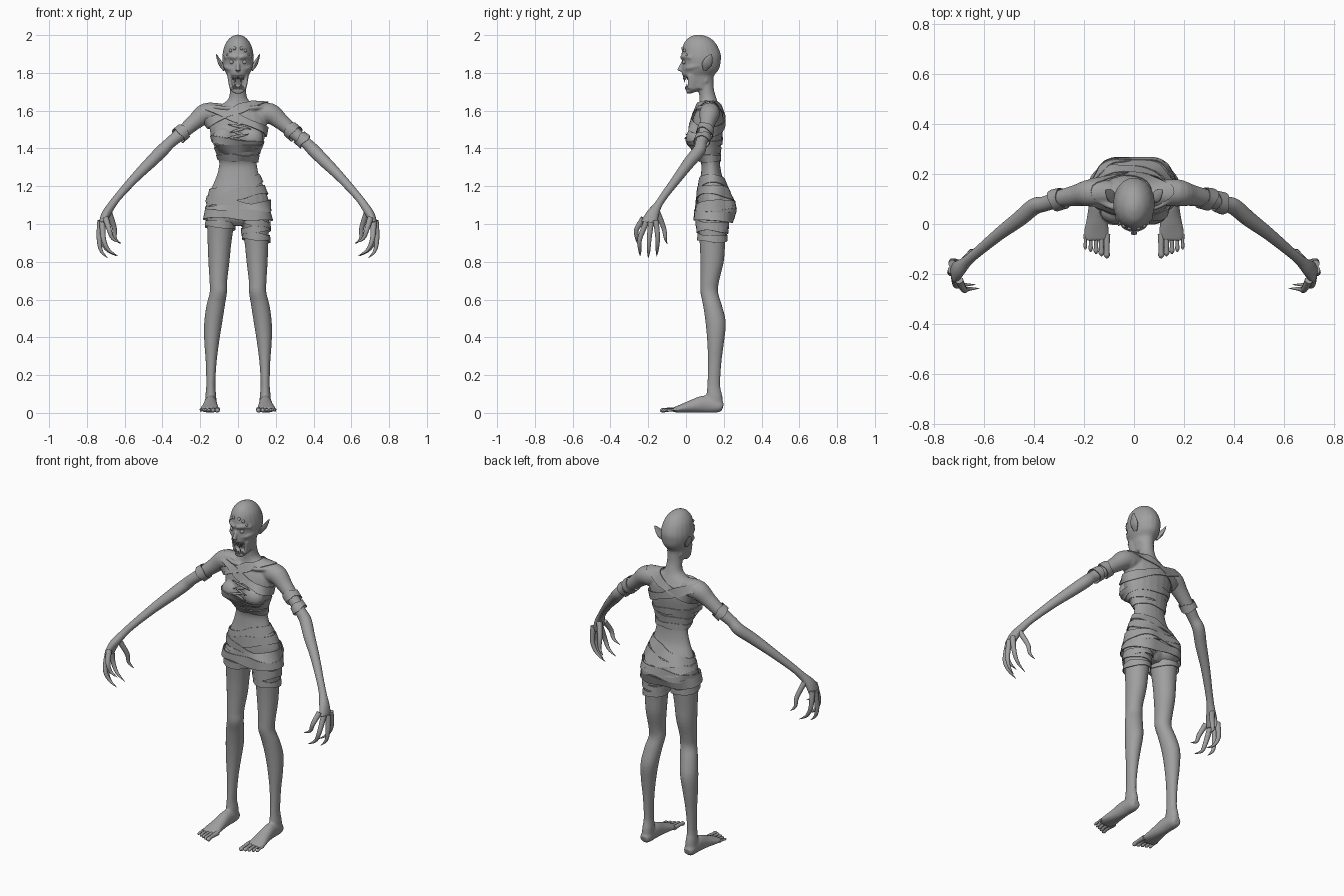
import bpy, bmesh, math
from mathutils import Vector, Matrix
from mathutils.bvhtree import BVHTree

if "Cube" in bpy.data.objects:
    bpy.data.objects.remove(bpy.data.objects["Cube"], do_unlink=True)

GREY = (0.35, 0.35, 0.35, 1)
skin = bpy.data.materials.new("ash grey")
skin.use_nodes = True
skin.diffuse_color = GREY
for node in skin.node_tree.nodes:
    if node.type == 'BSDF_PRINCIPLED':
        node.inputs["Base Color"].default_value = GREY

X, Y, Z = Vector((1, 0, 0)), Vector((0, 1, 0)), Vector((0, 0, 1))
SIDES = (1, -1)


def spline(knots, steps=4):
    """Smooth path through knots; a knot with one radius gets it twice."""
    pts = [Vector((*k, k[-1])[:5]) for k in knots]
    pts = [pts[0]] + pts + [pts[-1]]
    out = []
    for i in range(1, len(pts) - 2):
        a, b, c, d = pts[i - 1:i + 3]
        for s in range(steps):
            t = s / steps
            out.append(0.5 * (2 * b + (c - a) * t + (2 * a - 5 * b + 4 * c - d) * t ** 2
                              + (3 * b - a - 3 * c + d) * t ** 3))
    return out + [pts[-1]]


def loft(bm, knots, ref=None, side=1, sides=20):
    """Skin elliptical rings along knots (x, y, z, r[, r2]); level rings if ref is None."""
    path = spline(knots)
    for p in path:
        p[0] *= side
    rings = []
    for i, p in enumerate(path):
        u, v = X, Y
        if ref:
            ahead, behind = path[min(i + 1, len(path) - 1)], path[max(i - 1, 0)]
            t = (Vector(ahead[:3]) - Vector(behind[:3])).normalized()
            u = t.cross(ref).normalized()
            v = u.cross(t)
        ru, rv = max(p[3], 0.001), max(p[4], 0.001)
        ring = []
        for k in range(sides):
            a = math.tau * k / sides
            ring.append(bm.verts.new(Vector(p[:3]) + u * ru * math.cos(a) + v * rv * math.sin(a)))
        rings.append(ring)
    for lower, upper in zip(rings, rings[1:]):
        for k in range(sides):
            n = (k + 1) % sides
            bm.faces.new((lower[k], lower[n], upper[n], upper[k]))
    bm.faces.new(rings[0][::-1])
    bm.faces.new(rings[-1])


def ball(bm, centre, radii):
    place = Matrix.Translation(centre) @ Matrix.Diagonal((*radii, 1))
    bmesh.ops.create_uvsphere(bm, u_segments=20, v_segments=12, radius=1, matrix=place)


def finish(name, bm, thickness=0):
    bmesh.ops.recalc_face_normals(bm, faces=bm.faces[:])
    mesh = bpy.data.meshes.new(name)
    bm.to_mesh(mesh)
    bm.free()
    mesh.materials.append(skin)
    obj = bpy.data.objects.new(name, mesh)
    bpy.context.collection.objects.link(obj)
    bpy.ops.object.select_all(action='DESELECT')
    obj.select_set(True)
    bpy.context.view_layer.objects.active = obj
    if thickness:
        cloth = obj.modifiers.new("cloth", 'SOLIDIFY')
        cloth.thickness = thickness
        cloth.offset = 1
        bpy.ops.object.modifier_apply(modifier="cloth")
    bpy.ops.object.shade_smooth_by_angle(angle=math.radians(50))
    return obj


def tree_of(knots, ref=None, side=1):
    bm = bmesh.new()
    loft(bm, knots, ref, side)
    tree = BVHTree.FromBMesh(bm)
    bm.free()
    return tree


def front_point(tree, x, z):
    hit = tree.ray_cast(Vector((x, -1, z)), Y)[0]
    return hit or Vector((x, 0, z))


def wrap(bm, tree, centre, normal, height, lift=0.004, flare=0.0, count=72):
    """Lay a taut cloth band round whatever the tree holds."""
    turn = Vector(normal).to_track_quat('Z', 'Y')
    up = turn @ Z
    step = math.tau / count
    dirs = [turn @ Vector((math.cos(k * step), math.sin(k * step), 0)) for k in range(count)]
    rows = []
    for level in (-0.5, 0.5):
        radii = []
        for d in dirs:
            base = Vector(centre) + up * height * level
            hit = tree.ray_cast(base + d * 0.6, -d)[0]
            radii.append((max((hit - base).dot(d), 0.03) if hit else 0.03) + lift)
        for _ in range(60):  # pull hollow stretches tight
            for k in range(count):
                a, b = radii[k - 1], radii[(k + 1) % count]
                radii[k] = max(radii[k], 2 * a * b * math.cos(step) / (a + b))
        ring = []
        for k, d in enumerate(dirs):
            wave = 1 + 0.2 * math.sin(3 * k * step)
            r = radii[k] + flare * (0.5 - level)
            ring.append(bm.verts.new(Vector(centre) + d * r + up * height * level * wave))
        rows.append(ring)
    for k in range(count):
        n = (k + 1) % count
        bm.faces.new((rows[0][k], rows[0][n], rows[1][n], rows[1][k]))


TORSO = [(0, .14, .99, .06, .05), (0, .14, 1.03, .13, .08), (0, .15, 1.1, .165, .09),
         (0, .145, 1.18, .145, .08), (0, .135, 1.25, .115, .058), (0, .13, 1.32, .1, .05),
         (0, .112, 1.38, .115, .068), (0, .107, 1.45, .14, .083), (0, .112, 1.52, .152, .086),
         (0, .12, 1.58, .145, .076), (0, .122, 1.62, .105, .058), (0, .117, 1.66, .053, .046),
         (0, .106, 1.72, .042, .041), (0, .1, 1.8, .042, .045)]
LEG = [(.085, .14, 1.08, .08, .09), (.092, .14, 1, .072, .078), (.098, .14, .9, .063, .068),
       (.101, .138, .8, .056, .062), (.104, .126, .7, .047, .05), (.104, .123, .64, .046, .047),
       (.118, .14, .57, .049, .05), (.131, .157, .48, .048, .054), (.139, .157, .38, .04, .045),
       (.142, .152, .27, .029, .036), (.144, .147, .15, .024, .034), (.144, .15, .09, .029, .042),
       (.145, .155, .03, .031, .042)]
FOOT = [(.145, .195, .03, .022, .02), (.145, .17, .036, .032, .035), (.145, .1, .046, .034, .046),
        (.147, .03, .034, .041, .034), (.15, -.03, .022, .05, .021), (.15, -.065, .016, .048, .013)]
ARM = [(.09, .125, 1.59, .048), (.17, .125, 1.585, .055), (.23, .115, 1.54, .043),
       (.3, .1, 1.48, .035), (.36, .08, 1.43, .031), (.4, .07, 1.39, .034), (.46, .02, 1.33, .032),
       (.54, -.04, 1.25, .026), (.63, -.115, 1.15, .021), (.668, -.148, 1.1, .022),
       (.7, -.178, 1.05, .024, .035), (.718, -.195, 1, .02, .046)]
HEAD = [(0, .066, 2.002, .012, .015), (0, .07, 1.985, .043, .058), (0, .074, 1.95, .069, .088),
        (0, .08, 1.9, .082, .104), (0, .082, 1.86, .083, .102), (0, .077, 1.82, .074, .098),
        (0, .065, 1.788, .058, .085), (0, .075, 1.768, .053, .07), (0, .082, 1.715, .042, .05)]

# Torso and legs; the cloth is fitted to these
body = bmesh.new()
loft(body, TORSO)
for s in SIDES:
    loft(body, LEG, side=s)
    ball(body, (s * .07, .185, 1.08), (.078, .075, .085))
    ball(body, (s * .075, .05, 1.455), (.06, .05, .058))
    ball(body, (s * .145, .125, 1.585), (.055, .055, .055))
torso_tree = BVHTree.FromBMesh(body)

# Arms, feet, collarbones and head join the same skin
loft(body, HEAD)
loft(body, [(0, .11, 1.765, .05, .03), (0, .07, 1.735, .046, .026),
            (0, .025, 1.71, .036, .019), (0, .002, 1.704, .025, .015)], Z)
loft(body, [(0, -.015, 1.86, .008), (0, -.03, 1.83, .01), (0, -.036, 1.81, .014)], X)
for s in SIDES:
    loft(body, ARM, Y, s)
    loft(body, FOOT, Z, s)
    loft(body, [(.02, .07, 1.61, .012), (.08, .065, 1.615, .011), (.15, .1, 1.62, .012)], Z, s)
    loft(body, [(.006, -.022, 1.88, .011), (.035, -.01, 1.887, .012), (.07, .03, 1.88, .01)], Z, s)
    loft(body, [(.025, -.005, 1.82, .011), (.055, .02, 1.828, .014), (.07, .07, 1.84, .012)], Z, s)
    loft(body, [(.046, .035, 1.79, .011, .03), (.042, .035, 1.755, .01, .028),
                (.034, .03, 1.715, .01, .025)], Y, s)
skin_body = finish("body", body)
blend = skin_body.modifiers.new("blend", 'REMESH')
blend.mode = 'VOXEL'
blend.voxel_size = 0.006
blend.use_smooth_shade = True
soften = skin_body.modifiers.new("soften", 'SMOOTH')
soften.factor = 0.5
soften.iterations = 4

# Clawed fingers: knuckle, bend, tip
FINGERS = [((.685, -.155, 1.07), (.655, -.118, .98), (.622, -.1, .895)),
           ((.728, -.16, 1.02), (.727, -.15, .93), (.645, -.155, .83)),
           ((.73, -.185, 1.01), (.735, -.195, .92), (.69, -.2, .82)),
           ((.718, -.21, 1.01), (.712, -.245, .92), (.635, -.243, .83)),
           ((.7, -.225, 1.03), (.682, -.262, .97), (.62, -.258, .9))]
for s, label in zip(SIDES, ("left", "right")):
    fingers = bmesh.new()
    for knuckle, bend, tip in FINGERS:
        last = Vector(bend).lerp(Vector(tip), .5) + Vector((.012, 0, -.012))
        loft(fingers, [(*knuckle, .016), (*bend, .013), (*last, .009), (*tip, .001)], Y, s, 10)
    finish(label + "_fingers", fingers)

    # Toes, the big one on the inside
    toes = bmesh.new()
    for k in range(5):
        x, size, tip = .109 + .0215 * k, .014 - .0015 * k, -.138 + .009 * k
        loft(toes, [(x, -.04, .018, size), (x, tip + .035, .017, size * .75),
                    (x, tip + .012, .013, size * .9), (x, tip, .011, .003)], Z, s, 10)
    finish(label + "_toes", toes)

    # Pointed ears
    ear = bmesh.new()
    loft(ear, [(.073, .1, 1.815, .007, .01), (.09, .11, 1.845, .012, .026),
               (.104, .122, 1.873, .008, .02), (.115, .134, 1.898, .002, .004)], Y, s, 12)
    finish(label + "_ear", ear)

# Main eyes and the smaller ones over the brow
head_tree = tree_of(HEAD)
eyes = bmesh.new()
for s in SIDES:
    for x, z, r in ((.034, 1.857, .011), (.018, 1.93, .009), (.04, 1.918, .009), (.055, 1.895, .007)):
        ball(eyes, front_point(head_tree, s * x, z), (r, r, r))
finish("eyes", eyes)

# Fangs above and below the open mouth
teeth = bmesh.new()
for s in SIDES:
    for x, long in ((.006, .018), (.016, .034), (.026, .02)):
        y = -.014 + x * .5
        loft(teeth, [(x, y, 1.782, .006), (x, y - .003, 1.782 - long, .001)], Y, s, 8)
        loft(teeth, [(x, y + .012, 1.712, .005), (x, y + .006, 1.716 + long * .8, .001)], Y, s, 8)
finish("teeth", teeth)

# Torn strands over the breastbone
strands = bmesh.new()
for k in range(7):
    z, half, slope = 1.43 + .017 * k, .03 + .015 * (k % 3), .012 * (-1) ** k
    pts = []
    for t in (-1, -.4, .3, 1):
        p = front_point(torso_tree, t * half + .004 * k - .012, z + slope * t)
        pts.append((p.x, p.y - .008, p.z, .009 - .007 * abs(t), .006 - .004 * abs(t)))
    loft(strands, pts, Y, 1, 8)
finish("chest_strands", strands)

# Cloth bands: height, sideways slope, lean, width
CHEST = [(1.35, .03, 0, .034), (1.392, -.04, .05, .04), (1.435, .12, -.05, .034),
         (1.55, .4, .1, .044), (1.6, -.42, .1, .044)]
HIPS = [(1.2, -.34, 0, .055), (1.15, -.22, .1, .055), (1.1, .2, 0, .045), (1.085, -.08, -.1, .05)]
for name, y, bands in (("chest_wraps", .11, CHEST), ("hip_wraps", .15, HIPS)):
    cloth = bmesh.new()
    for k, (z, slope, lean, width) in enumerate(bands):
        wrap(cloth, torso_tree, (0, y, z), (slope, lean, 1), width, .003 + .0015 * k)
    if name == "hip_wraps":
        wrap(cloth, torso_tree, (0, .15, 1.045), (.04, .05, 1), .05, .006, .012)
    finish(name, cloth, .004)

# Thigh bands, more on the left leg
thighs = bmesh.new()
for s, z, slope in ((1, 1.005, .2), (1, .97, -.15), (1, .93, .12), (-1, .995, .1)):
    wrap(thighs, tree_of(LEG, None, s), (s * .095, .14, z), (slope, .06, 1), .036, .004, .004)
finish("thigh_wraps", thighs, .004)

# Upper arm bands, two on the left and one on the right
sleeves = bmesh.new()
for s, x, y, z, twist in ((1, .29, .103, 1.49, .2), (1, .34, .087, 1.447, -.2),
                          (-1, .3, .1, 1.48, .1)):
    wrap(sleeves, tree_of(ARM, Y, s), (s * x, y, z), (-s * .75, .25 + twist, .65), .042, .004, .004)
finish("arm_wraps", sleeves, .004)
